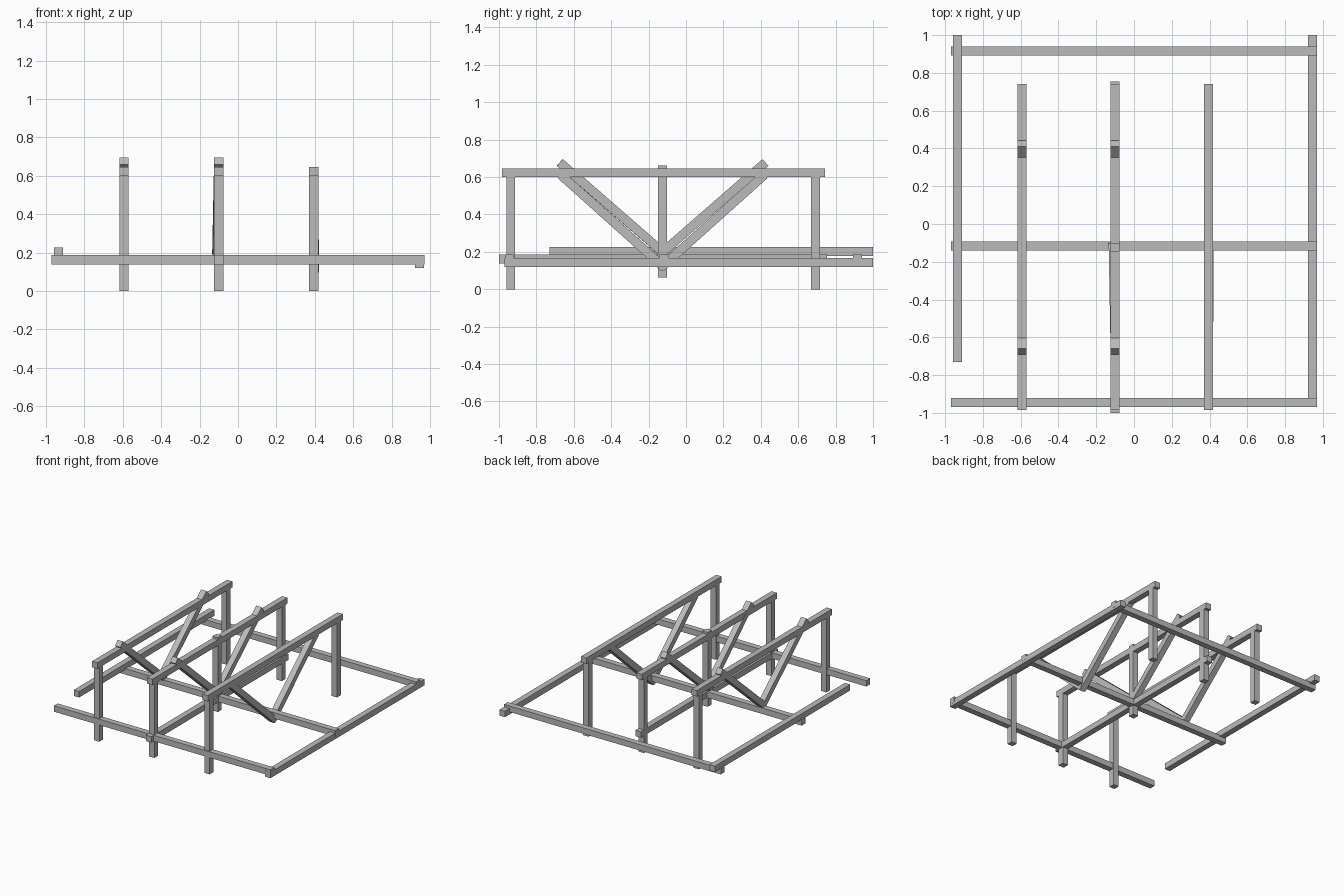
import bpy
from mathutils import Vector

cube = bpy.data.objects.get("Cube")
if cube:
    bpy.data.objects.remove(cube, do_unlink=True)

mat = bpy.data.materials.new("grey_timber")
mat.use_nodes = True
GREY = (0.5, 0.5, 0.5, 1)
mat.diffuse_color = GREY
mat.node_tree.nodes["Principled BSDF"].inputs["Base Color"].default_value = GREY

W = 0.048  # timber thickness


def timber(name, start, end):
    """Square timber running from start to end, with upright sides."""
    a, b = Vector(start), Vector(end)
    axis = (b - a).normalized()
    up = Vector((0, 1, 0)) if abs(axis.z) > 0.99 else Vector((0, 0, 1))
    side = axis.cross(up).normalized() * W / 2
    top = side.cross(axis).normalized() * W / 2
    ring = [side + top, top - side, -side - top, side - top]
    verts = [p + r for p in (a, b) for r in ring]
    faces = [(3, 2, 1, 0), (4, 5, 6, 7)]
    faces += [(i, (i + 1) % 4, (i + 1) % 4 + 4, i + 4) for i in range(4)]
    mesh = bpy.data.meshes.new(name)
    mesh.from_pydata(verts, [], faces)
    mesh.validate()
    mesh.materials.append(mat)
    obj = bpy.data.objects.new(name, mesh)
    bpy.context.collection.objects.link(obj)


# Low horizontal frame
for name, y in (("front", -0.945), ("middle", -0.117), ("back", 0.917)):
    timber(name + "_cross_beam", (-0.97, y, 0.163), (0.97, y, 0.163))
timber("right_side_beam", (-0.935, -0.73, 0.202), (-0.935, 1, 0.202))
timber("left_side_beam", (0.945, -0.97, 0.143), (0.945, 1, 0.143))
timber("centre_floor_beam", (-0.1, -1, 0.163), (-0.1, 0.755, 0.163))

# Three upright frames: posts and top rail
MID_Y = -0.125
for name, x in (("right", -0.593), ("centre", -0.1), ("left", 0.395)):
    timber(name + "_front_post", (x, -0.937, 0), (x, -0.937, 0.6))
    timber(name + "_back_post", (x, 0.692, 0), (x, 0.692, 0.6))
    timber(name + "_top_rail", (x, -0.985, 0.623), (x, 0.742, 0.623))

# Braces in a V; those of the left frame sit lower and stop in the rail
for name, x, foot_x, foot_z, reach, top_z in (
        ("right", -0.593, -0.593, 0.19, 0.55, 0.678),
        ("centre", -0.1, -0.11, 0.19, 0.55, 0.678),
        ("left", 0.395, 0.397, 0.115, 0.545, 0.612)):
    for end, s in (("front", -1), ("back", 1)):
        fx = foot_x if s < 0 else x
        timber(f"{name}_{end}_brace", (fx, MID_Y - s * 0.01, foot_z),
               (x, MID_Y + s * reach, top_z))

timber("centre_king_post", (-0.1, MID_Y, 0.062), (-0.1, MID_Y, 0.663))
